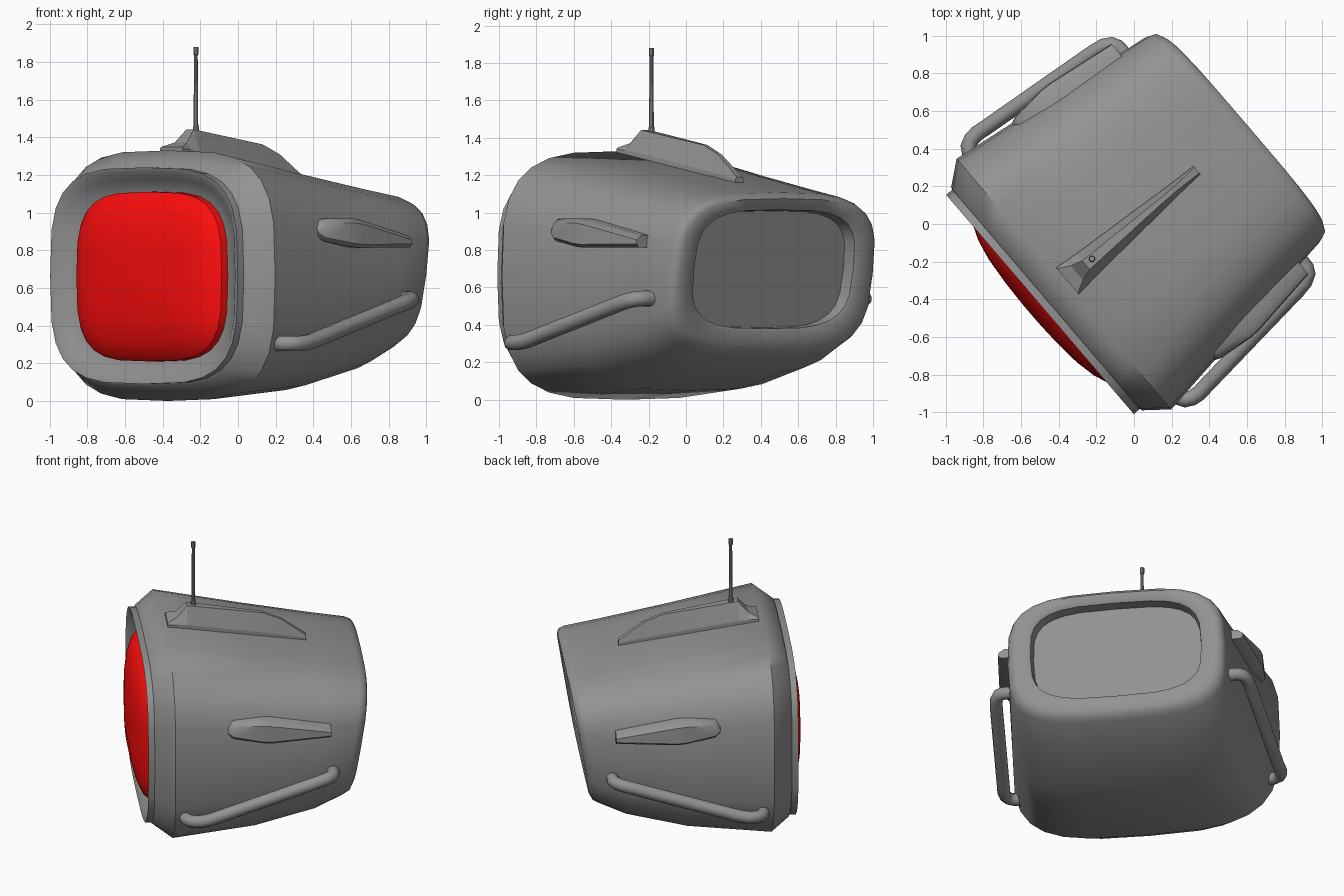
import bpy, bmesh
from math import cos, sin, pi, copysign

YAW = -0.863   # whole model is turned; local x = sideways, local y = towards the back


def material(name, rgb):
    m = bpy.data.materials.new(name)
    m.diffuse_color = (*rgb, 1)
    return m


GREY = material("dark_grey", (0.29, 0.29, 0.29))
RED = material("red", (1.0, 0.004, 0.004))


def finish(ob, angle=0.55, mat=GREY):
    ob.data.materials.append(mat)
    ob.rotation_euler.z = YAW
    bpy.ops.object.select_all(action='DESELECT')
    ob.select_set(True)
    bpy.context.view_layer.objects.active = ob
    if ob.type == 'MESH':
        bpy.ops.object.shade_smooth_by_angle(angle=angle)


def loft(name, rings, angle=0.55, mat=GREY):
    """Skin a list of equal-length point rings and cap both ends."""
    bm = bmesh.new()
    vs = [[bm.verts.new(p) for p in r] for r in rings]
    n = len(rings[0])
    for a, b in zip(vs, vs[1:]):
        for i in range(n):
            j = (i + 1) % n
            bm.faces.new((a[i], a[j], b[j], b[i]))
    bm.faces.new(vs[0])
    bm.faces.new(vs[-1])
    bmesh.ops.recalc_face_normals(bm, faces=bm.faces)
    me = bpy.data.meshes.new(name)
    bm.to_mesh(me)
    bm.free()
    ob = bpy.data.objects.new(name, me)
    bpy.context.collection.objects.link(ob)
    finish(ob, angle, mat)


def squircle(y, hw, z0, z1, tilt=0.0, n=3.5, seg=28):
    """Rounded-rectangle ring; tilt leans the top backwards."""
    pts = []
    for i in range(seg):
        t = 2 * pi * i / seg
        c, s = cos(t), sin(t)
        x = hw * copysign(abs(c) ** (2 / n), c)
        z = (z0 + z1) / 2 + (z1 - z0) / 2 * copysign(abs(s) ** (2 / n), s)
        pts.append((x, y + tilt * (z - 0.66), z))
    return pts


# Housing: dished front rim, flared collar, tapering shell, pocket at the back
loft("housing", [squircle(*r) for r in [
    (-0.575, 0.58, 0.23, 1.095),
    (-0.59, 0.635, 0.19, 1.135),
    (-0.615, 0.69, 0.15, 1.18),
    (-0.652, 0.738, 0.112, 1.218),
    (-0.657, 0.766, 0.09, 1.24),
    (-0.615, 0.766, 0.09, 1.24),
    (-0.61, 0.78, 0.08, 1.25),
    (-0.49, 0.876, 0.0, 1.33),
    (0.06, 0.80, 0.05, 1.227, 0.02),
    (0.48, 0.742, 0.145, 1.148, 0.08),
    (0.68, 0.715, 0.23, 1.108, 0.16),
    (0.715, 0.70, 0.25, 1.095, 0.16),
    (0.732, 0.665, 0.285, 1.075, 0.16),
    (0.725, 0.58, 0.365, 1.03, 0.16),
    (0.715, 0.56, 0.38, 1.015, 0.16),
    (0.645, 0.55, 0.385, 1.01, 0.16),
]], 0.8)

# Red domed lens
loft("red_lens", [squircle(y, hw, 0.66 - hh, 0.66 + hh) for y, hw, hh in [
    (-0.56, 0.595, 0.452), (-0.62, 0.592, 0.45), (-0.65, 0.56, 0.425),
    (-0.685, 0.47, 0.355), (-0.708, 0.36, 0.27), (-0.722, 0.20, 0.15),
    (-0.727, 0.06, 0.045)]], 0.55, RED)

# Top fin: flared foot with a lip and a narrower ridge
loft("top_fin", [[(-w, y, b), (w, y, b), (w, y, lip), (t, y, top), (-t, y, top), (-w, y, lip)]
     for y, w, t, b, lip, top in [
    (-0.465, 0.092, 0.085, 1.28, 1.34, 1.348),
    (-0.40, 0.086, 0.05, 1.27, 1.333, 1.372),
    (-0.335, 0.079, 0.03, 1.26, 1.325, 1.442),
    (0.16, 0.045, 0.014, 1.17, 1.235, 1.362),
    (0.28, 0.036, 0.013, 1.15, 1.212, 1.31),
    (0.44, 0.028, 0.02, 1.12, 1.178, 1.192)]], 0.2)

# Antenna: thin rod with foot and thicker tip, standing on the fin ridge
loft("antenna", [[(r * cos(k * pi / 5) - 0.005, -0.29 + r * sin(k * pi / 5), z) for k in range(10)]
     for z, r in [(1.40, 0.017), (1.455, 0.017), (1.46, 0.013), (1.835, 0.010),
                  (1.84, 0.014), (1.88, 0.014)]])

# Bent-tube side handles and side blades, one of each per side
HANDLE = [(0.78, -0.425, 0.305), (0.85, -0.42, 0.305), (0.885, -0.40, 0.305),
          (0.902, -0.365, 0.305), (0.907, -0.32, 0.307), (0.90, -0.26, 0.316),
          (0.832, 0.43, 0.515), (0.822, 0.49, 0.531), (0.80, 0.53, 0.539),
          (0.77, 0.545, 0.541), (0.68, 0.548, 0.541)]
BLADE = [(-0.145, 0.70, 0.828, 0.875, 0.935), (-0.11, 0.70, 0.842, 0.85, 0.967),
         (0.08, 0.70, 0.862, 0.818, 0.97), (0.14, 0.70, 0.86, 0.813, 0.964),
         (0.53, 0.66, 0.805, 0.815, 0.88)]
for side, s in (("left", -1), ("right", 1)):
    cu = bpy.data.curves.new(side + "_handle", 'CURVE')
    cu.dimensions = '3D'
    cu.bevel_depth = 0.042
    cu.bevel_resolution = 3
    cu.use_fill_caps = True
    sp = cu.splines.new('POLY')
    sp.points.add(len(HANDLE) - 1)
    for p, (x, y, z) in zip(sp.points, HANDLE):
        p.co = (s * x, y, z, 1)
    ob = bpy.data.objects.new(side + "_handle", cu)
    bpy.context.collection.objects.link(ob)
    finish(ob)

    loft(side + "_blade", [[(s * i, y, a), (s * (o - 0.02), y, a), (s * o, y, a + 0.018),
                            (s * (o - 0.005), y, b - 0.025), (s * (o - 0.04), y, b), (s * i, y, b)]
                           for y, i, o, a, b in BLADE], 0.8)
